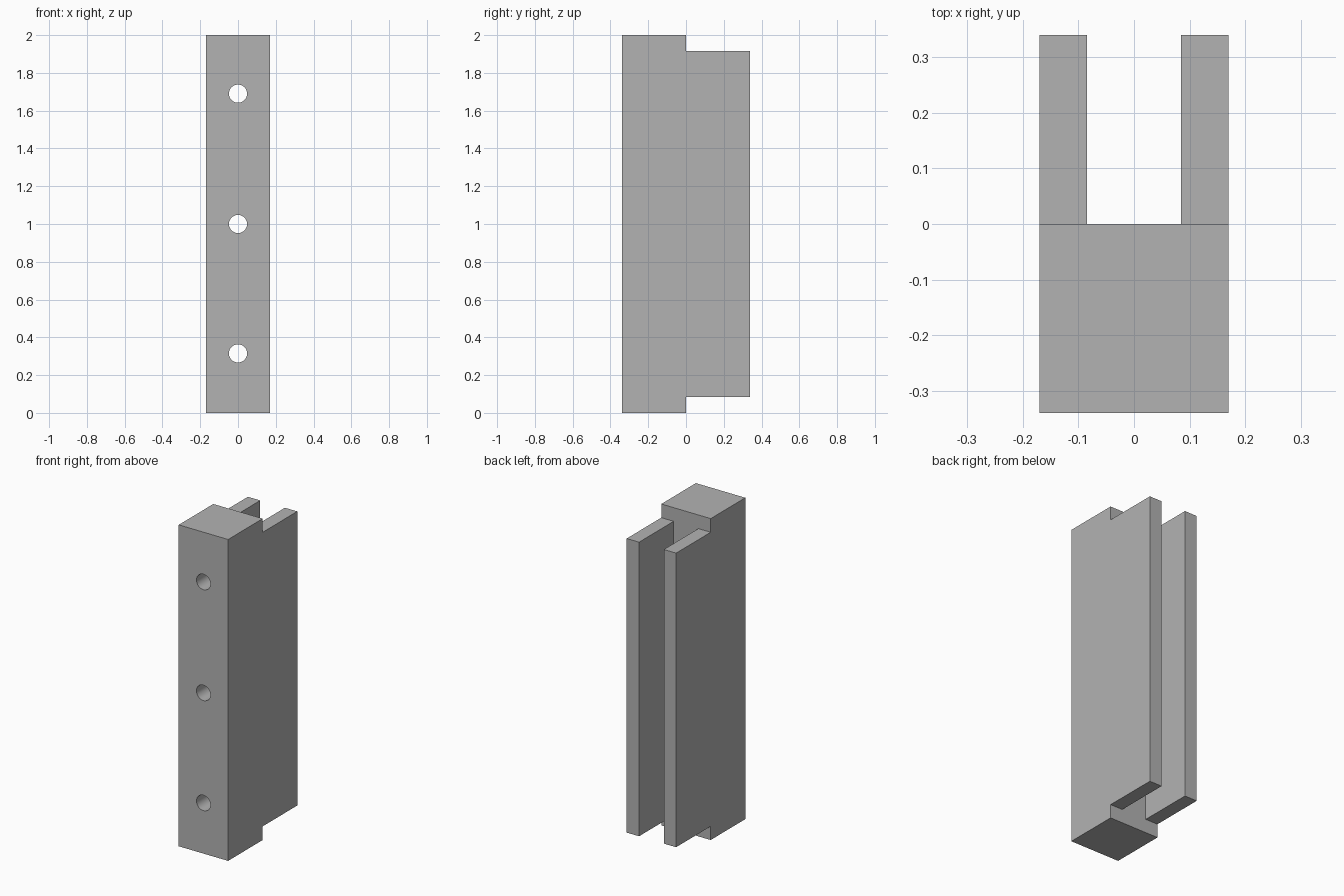
import bpy
import math

cube = bpy.data.objects.get("Cube")
if cube:
    bpy.data.objects.remove(cube, do_unlink=True)

WIDTH, DEPTH, HEIGHT = 0.34, 0.34, 2.0   # front block
WALL, STEP = 0.085, 0.085                # rear plates
HOLE_RADIUS = 0.048

grey = bpy.data.materials.new("plain grey")
grey.use_nodes = True
colour = (0.45, 0.45, 0.45, 1)
grey.diffuse_color = colour
grey.node_tree.nodes["Principled BSDF"].inputs["Base Color"].default_value = colour


def box(name, low, high):
    centre = [(a + b) / 2 for a, b in zip(low, high)]
    bpy.ops.mesh.primitive_cube_add(size=1, location=centre)
    obj = bpy.context.object
    obj.name = name
    obj.scale = [b - a for a, b in zip(low, high)]
    bpy.ops.object.transform_apply(location=True, rotation=False, scale=True)
    obj.data.materials.append(grey)
    return obj


def combine(target, tool, operation):
    mod = target.modifiers.new(tool.name, "BOOLEAN")
    mod.operation = operation
    mod.solver = "EXACT"
    mod.object = tool
    bpy.context.view_layer.objects.active = target
    bpy.ops.object.modifier_apply(modifier=mod.name)
    bpy.data.objects.remove(tool, do_unlink=True)


# Slotted profile: full bracket with the rear slot and the end steps cut away
bracket = box("slotted_bracket", (-WIDTH / 2, -DEPTH, 0), (WIDTH / 2, DEPTH, HEIGHT))
inner = WIDTH / 2 - WALL
combine(bracket, box("slot_cutter", (-inner, 0, -1), (inner, 1, HEIGHT + 1)), "DIFFERENCE")
for name, low, high in (("bottom_step_cutter", -1, STEP),
                        ("top_step_cutter", HEIGHT - STEP, HEIGHT + 1)):
    combine(bracket, box(name, (-1, 0, low), (1, 1, high)), "DIFFERENCE")

# Three screw holes from the front face through to the slot
for z in (0.315, 1.0, 1.69):
    bpy.ops.mesh.primitive_cylinder_add(vertices=48, radius=HOLE_RADIUS, depth=1,
                                        location=(0, -DEPTH / 2, z),
                                        rotation=(math.pi / 2, 0, 0))
    cutter = bpy.context.object
    cutter.name = "hole_cutter"
    cutter.data.materials.append(grey)
    combine(bracket, cutter, "DIFFERENCE")

bpy.ops.object.select_all(action="DESELECT")
bracket.select_set(True)
bpy.context.view_layer.objects.active = bracket
bpy.ops.object.shade_smooth_by_angle(angle=math.radians(30))
